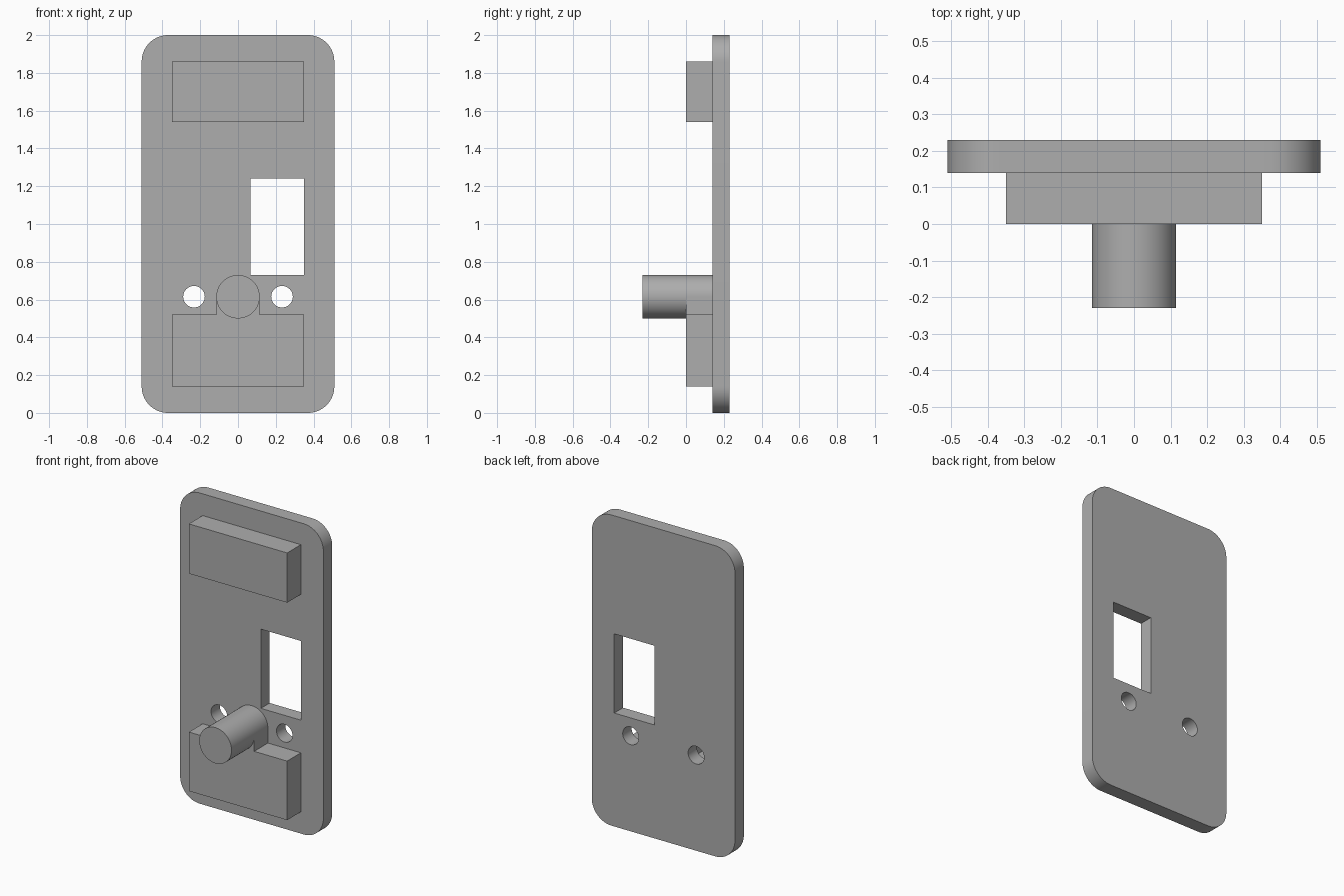
import bpy, bmesh
from math import pi, sin, cos

if "Cube" in bpy.data.objects:
    bpy.data.objects.remove(bpy.data.objects["Cube"], do_unlink=True)

# Single grey material
grey = bpy.data.materials.new("plain grey")
grey.use_nodes = True
colour = (0.42, 0.42, 0.42, 1)
grey.diffuse_color = colour
grey.node_tree.nodes["Principled BSDF"].inputs["Base Color"].default_value = colour

BACK, FACE, BLOCK, TIP = 0.23, 0.14, 0.0, -0.23
POST_R, POST_Z = 0.115, 0.615


def prism(name, outline, front, back):
    """Extrude an (x, z) outline along y."""
    bm = bmesh.new()
    face = bm.faces.new([bm.verts.new((x, front, z)) for x, z in outline])
    new = bmesh.ops.extrude_face_region(bm, geom=[face])["geom"]
    for v in new:
        if isinstance(v, bmesh.types.BMVert):
            v.co.y = back
    bmesh.ops.recalc_face_normals(bm, faces=bm.faces)
    mesh = bpy.data.meshes.new(name)
    bm.to_mesh(mesh)
    bm.free()
    mesh.materials.append(grey)
    obj = bpy.data.objects.new(name, mesh)
    bpy.context.collection.objects.link(obj)
    return obj


def rect(x0, x1, z0, z1):
    return [(x0, z0), (x1, z0), (x1, z1), (x0, z1)]


def arc(cx, cz, r, start, end, n):
    angles = [start + (end - start) * i / n for i in range(n + 1)]
    return [(cx + r * cos(a), cz + r * sin(a)) for a in angles]


def circle(cx, cz, r, n=64):
    return arc(cx, cz, r, 0, 2 * pi, n)[:-1]


def rounded(half, z0, z1, r):
    corners = [(half - r, z1 - r), (r - half, z1 - r),
               (r - half, z0 + r), (half - r, z0 + r)]
    return [p for i, (x, z) in enumerate(corners)
            for p in arc(x, z, r, i * pi / 2, (i + 1) * pi / 2, 16)]


# Back plate with window and two screw holes
plate = prism("back_plate", rounded(0.51, 0, 2, 0.14), FACE, BACK)
cutters = [prism("window_cutter", rect(0.065, 0.35, 0.73, 1.24), 0.05, 0.3)]
for side in (-1, 1):
    cutters.append(prism("hole_cutter", circle(side * 0.233, POST_Z, 0.057), 0.05, 0.3))
for cutter in cutters:
    cutter.hide_render = True
    mod = plate.modifiers.new("cut", "BOOLEAN")
    mod.object = cutter
    mod.operation = "DIFFERENCE"
    mod.solver = "EXACT"
bpy.context.view_layer.update()
cut = bpy.data.meshes.new_from_object(plate.evaluated_get(bpy.context.evaluated_depsgraph_get()))
plate.modifiers.clear()
plate.data = cut
for cutter in cutters:
    bpy.data.objects.remove(cutter, do_unlink=True)

# Raised blocks; the lower one steps up to carry the post
prism("upper_block", rect(-0.35, 0.35, 1.54, 1.86), BLOCK, FACE)
step = rect(-0.35, 0.35, 0.14, 0.52)[:3] + [
    (POST_R, 0.52), (POST_R, POST_Z), (-POST_R, POST_Z), (-POST_R, 0.52), (-0.35, 0.52)]
prism("lower_block", step, BLOCK, FACE)

# Round post
post = prism("post", circle(0, POST_Z, POST_R), TIP, FACE)

# Smooth the rounded walls, keep the edges sharp
for obj in (plate, post):
    bpy.ops.object.select_all(action="DESELECT")
    obj.select_set(True)
    bpy.context.view_layer.objects.active = obj
    bpy.ops.object.shade_smooth_by_angle(angle=pi / 6)
